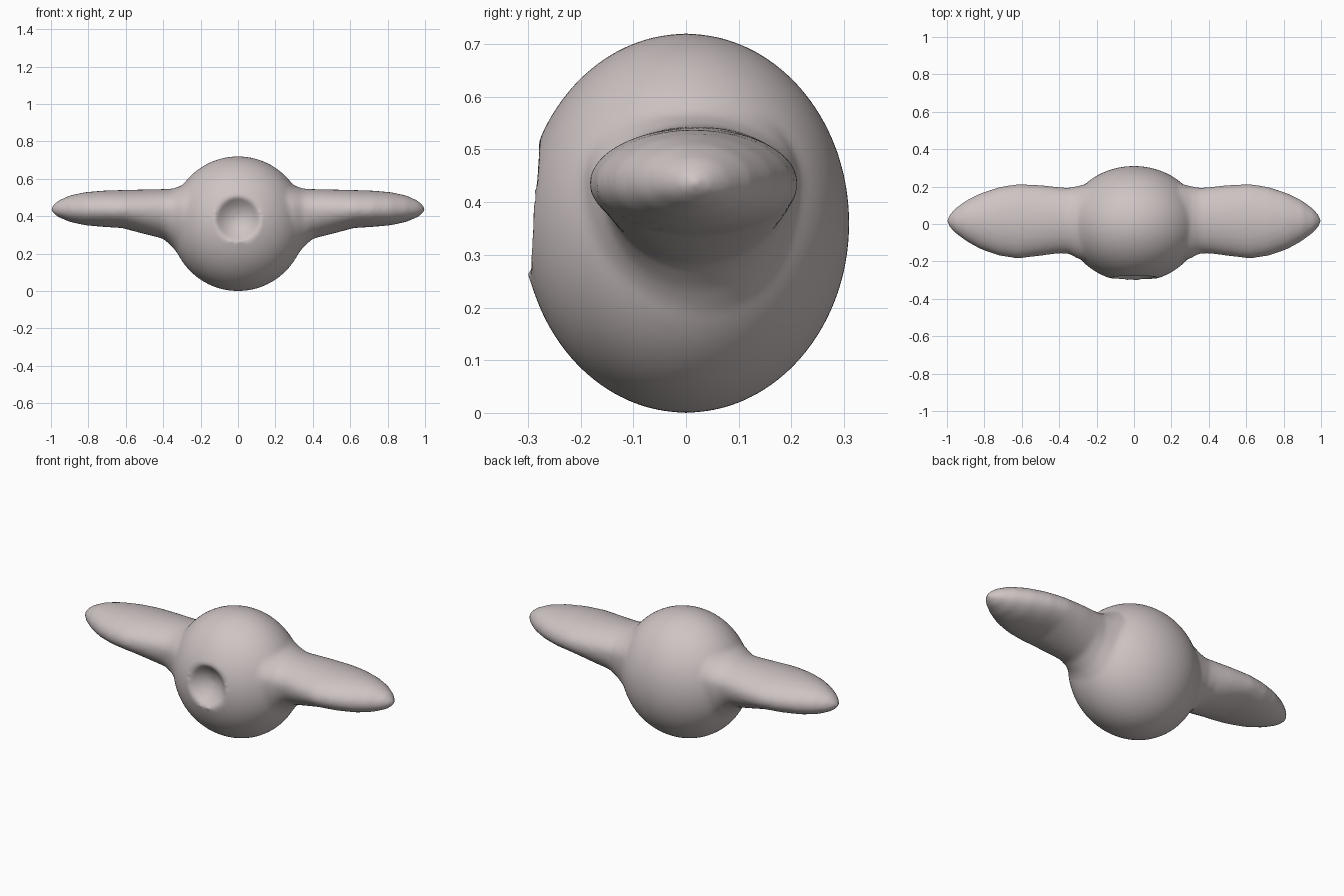
import bpy, bmesh, math

if "Cube" in bpy.data.objects:
    bpy.data.objects.remove(bpy.data.objects["Cube"])

skin = bpy.data.materials.new("pale pinkish grey")
skin.diffuse_color = (0.62, 0.55, 0.55, 1)
skin.use_nodes = True
skin.node_tree.nodes["Principled BSDF"].inputs["Base Color"].default_value = skin.diffuse_color

bm = bmesh.new()

# Round body, an upright ellipsoid
ball = bmesh.ops.create_icosphere(bm, subdivisions=6, radius=1.0)["verts"]
for v in ball:
    v.co.x *= 0.36
    v.co.y *= 0.31
    v.co.z = 0.36 + v.co.z * 0.36

# Cup-shaped hollow in the front of the body
CUP_Z, CUP_R, CUP_DEPTH = 0.385, 0.125, 0.07
for v in ball:
    r = math.hypot(v.co.x, v.co.z - CUP_Z)
    if v.co.y < 0 and r < CUP_R:
        rim = -0.297 + 0.07 * (v.co.z - CUP_Z)
        v.co.y = rim + CUP_DEPTH * (1 - (r / CUP_R) ** 2)

# Wing sections: x, back y, front y, top z, bottom z
SECTIONS = [
    (0.15, 0.20, -0.18, 0.60, 0.15),
    (0.25, 0.215, -0.20, 0.600, 0.125),
    (0.30, 0.203, -0.185, 0.565, 0.17),
    (0.35, 0.193, -0.158, 0.547, 0.235),
    (0.40, 0.197, -0.157, 0.545, 0.28),
    (0.50, 0.208, -0.17, 0.543, 0.305),
    (0.62, 0.214, -0.185, 0.540, 0.337),
    (0.72, 0.198, -0.17, 0.537, 0.343),
    (0.82, 0.165, -0.135, 0.528, 0.352),
    (0.90, 0.125, -0.09, 0.511, 0.370),
    (0.96, 0.08, -0.045, 0.484, 0.395),
    (0.99, 0.045, -0.012, 0.458, 0.417),
    (1.00, 0.02, 0.012, 0.440, 0.431),
]
MID_Z, SIDES = 0.435, 48


def add_wing(side):
    """Loft one wing; each section is an oval with its own top and bottom height."""
    rings = []
    for x, back, front, top, bottom in SECTIONS:
        ring = []
        for i in range(SIDES):
            a = 2 * math.pi * i / SIDES
            c, s = math.cos(a), math.sin(a)
            height = top - MID_Z if s > 0 else MID_Z - bottom
            y = (back + front) / 2 + (back - front) / 2 * c
            ring.append(bm.verts.new((side * x, y, MID_Z + height * s)))
        rings.append(ring)
    for a, b in zip(rings, rings[1:]):
        for i in range(SIDES):
            j = (i + 1) % SIDES
            bm.faces.new((a[i], a[j], b[j], b[i]))
    bm.faces.new(rings[0])
    bm.faces.new(rings[-1])


for side in (-1, 1):
    add_wing(side)
bmesh.ops.recalc_face_normals(bm, faces=bm.faces)

mesh = bpy.data.meshes.new("winged_body")
bm.to_mesh(mesh)
bm.free()
mesh.materials.append(skin)
body = bpy.data.objects.new("winged_body", mesh)
bpy.context.collection.objects.link(body)

# Fuse the body and wings into one skin and soften the joints
fuse = body.modifiers.new("fuse", "REMESH")
fuse.mode = "VOXEL"
fuse.voxel_size = 0.012
fuse.use_smooth_shade = True
soften = body.modifiers.new("soften", "SMOOTH")
soften.factor = 0.5
soften.iterations = 8
